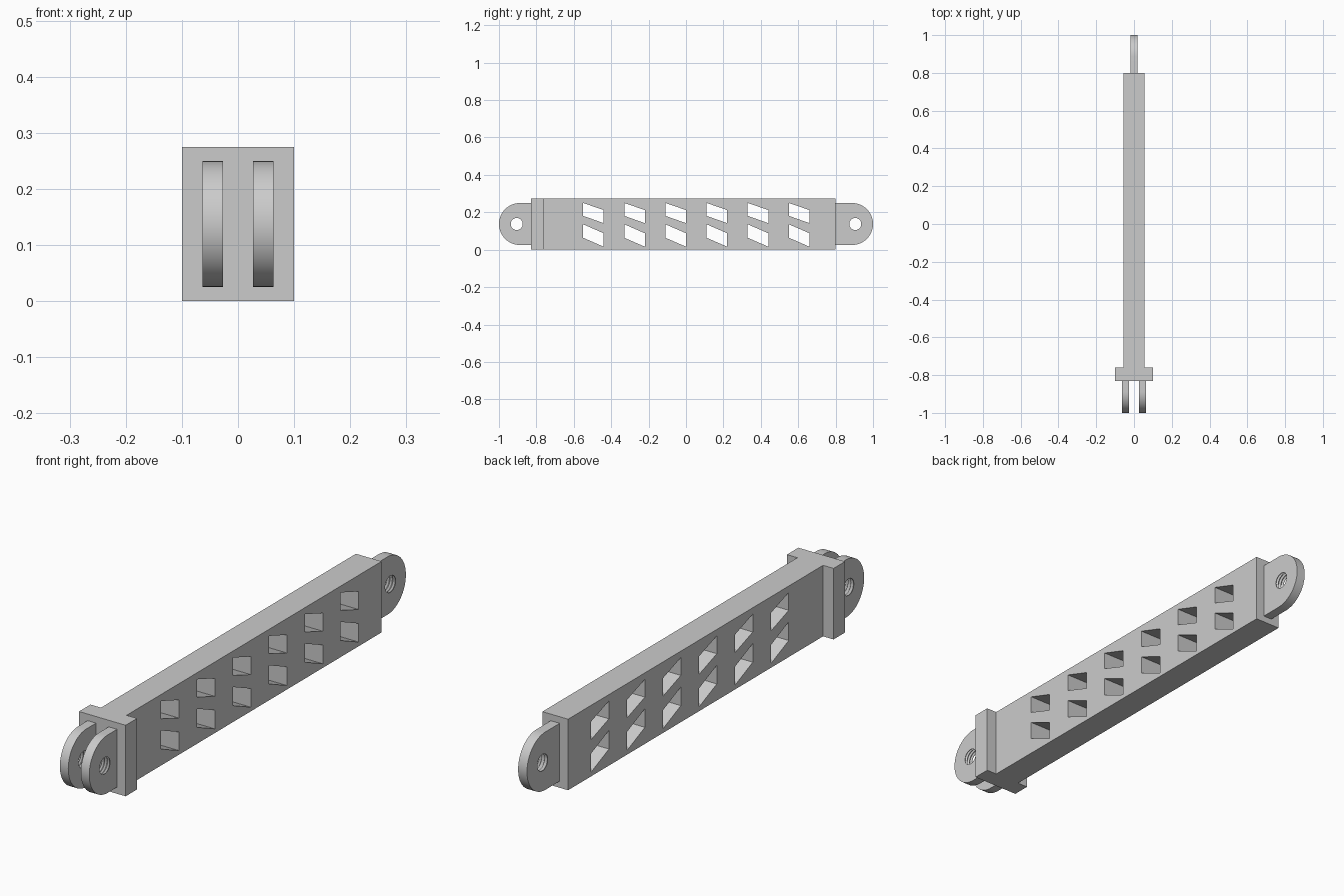
import bpy, bmesh, math

if "Cube" in bpy.data.objects:
    bpy.data.objects.remove(bpy.data.objects["Cube"])

MID = 0.1375          # half height of the beam
grey = bpy.data.materials.new("plain_grey")
grey.diffuse_color = (0.6, 0.6, 0.6, 1)
grey.use_nodes = True
grey.node_tree.nodes["Principled BSDF"].inputs["Base Color"].default_value = grey.diffuse_color


def finish(name, bm):
    bmesh.ops.recalc_face_normals(bm, faces=bm.faces)
    me = bpy.data.meshes.new(name)
    bm.to_mesh(me)
    bm.free()
    me.materials.append(grey)
    ob = bpy.data.objects.new(name, me)
    bpy.context.collection.objects.link(ob)
    return ob


def add_prism(bm, pts, x0, x1):
    """Extrude a (y, z) outline from x0 to x1."""
    a = [bm.verts.new((x0, y, z)) for y, z in pts]
    b = [bm.verts.new((x1, y, z)) for y, z in pts]
    bm.faces.new(a)
    bm.faces.new(b[::-1])
    n = len(pts)
    for i in range(n):
        j = (i + 1) % n
        bm.faces.new((a[i], b[i], b[j], a[j]))


def prism(name, pts, x0, x1):
    bm = bmesh.new()
    add_prism(bm, pts, x0, x1)
    return finish(name, bm)


def block(name, hx, y0, y1):
    z = 2 * MID
    return prism(name, [(y0, 0), (y1, 0), (y1, z), (y0, z)], -hx, hx)


def select(ob):
    bpy.ops.object.select_all(action='DESELECT')
    ob.select_set(True)
    bpy.context.view_layer.objects.active = ob


def cut(ob, cutter):
    select(ob)
    mod = ob.modifiers.new("cut", 'BOOLEAN')
    mod.operation = 'DIFFERENCE'
    mod.solver = 'EXACT'
    mod.object = cutter
    bpy.ops.object.modifier_apply(modifier=mod.name)
    bpy.data.objects.remove(cutter, do_unlink=True)


def thread_cutter(x0, x1, y, ridges=3, n=32):
    """Ribbed cylinder along x that cuts a threaded hole."""
    pitch = (x1 - x0) / ridges
    prof = [(x0 - 0.01, 0.032)]
    for i in range(ridges):
        prof += [(x0 + (i + 0.1) * pitch, 0.032), (x0 + (i + 0.5) * pitch, 0.039)]
    prof += [(x1 - 0.1 * pitch, 0.032), (x1 + 0.01, 0.032)]
    bm = bmesh.new()
    rings = [[bm.verts.new((x, y + r * math.cos(math.tau * k / n),
                            MID + r * math.sin(math.tau * k / n)))
              for k in range(n)] for x, r in prof]
    for a, b in zip(rings, rings[1:]):
        for k in range(n):
            j = (k + 1) % n
            bm.faces.new((a[k], b[k], b[j], a[j]))
    bm.faces.new(rings[0])
    bm.faces.new(rings[-1][::-1])
    return finish("hole_cutter", bm)


def lug(name, x0, x1, base, side):
    """Rounded tab with a threaded hole; side is the y direction of its tip."""
    r, seg = 0.112, 32
    pts = [(side * base, MID - r)]
    for i in range(seg + 1):
        t = -math.pi / 2 + math.pi * i / seg
        pts.append((side * (1 - r + r * math.cos(t)), MID + r * math.sin(t)))
    pts.append((side * base, MID + r))
    ob = prism(name, pts, x0, x1)
    cut(ob, thread_cutter(x0, x1, side * 0.905))
    select(ob)
    bpy.ops.object.shade_smooth_by_angle(angle=math.radians(30))


# Main beam with two rows of slanted windows
beam = block("beam", 0.055, -0.76, 0.80)
bm = bmesh.new()
for i in range(6):
    y = -0.55 + 0.22 * i
    for tl, tr, br, bl in ((0.250, 0.212, 0.142, 0.181), (0.136, 0.088, 0.016, 0.064)):
        add_prism(bm, [(y, tl), (y + 0.11, tr), (y + 0.11, br), (y, bl)], -0.1, 0.1)
cut(beam, finish("window_cutter", bm))

# Wide end plate
block("end_plate", 0.10, -0.83, -0.76)

# Fork lugs at the front, single lug at the back
lug("fork_lug_right", 0.027, 0.063, 0.83, -1)
lug("fork_lug_left", -0.063, -0.027, 0.83, -1)
lug("rear_lug", -0.019, 0.019, 0.80, 1)
